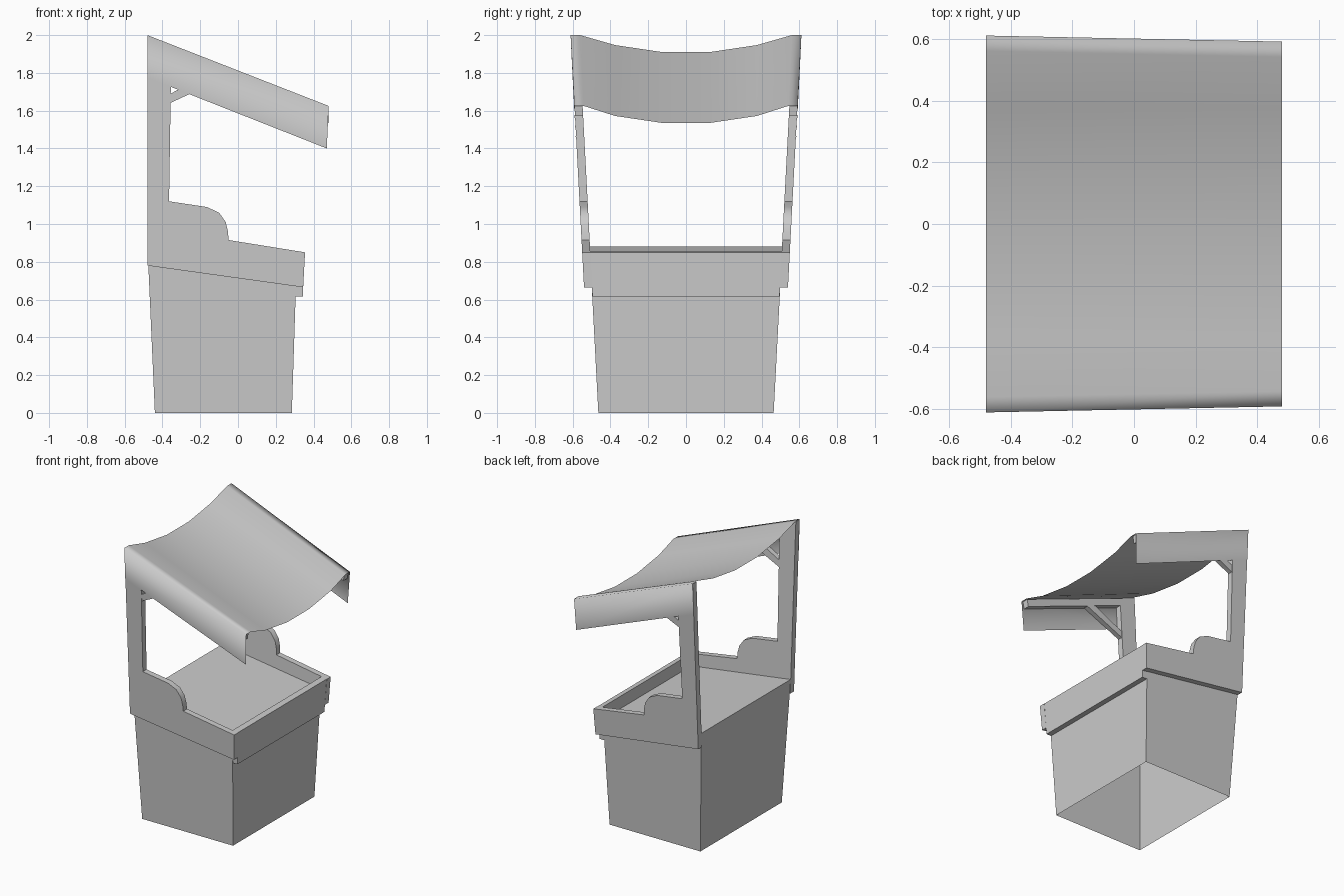
import bpy, bmesh

if "Cube" in bpy.data.objects:
    bpy.data.objects.remove(bpy.data.objects["Cube"])


def make(name, verts, faces, recalc=True):
    me = bpy.data.meshes.new(name)
    me.from_pydata(verts, [], faces)
    if recalc:
        bm = bmesh.new()
        bm.from_mesh(me)
        bmesh.ops.recalc_face_normals(bm, faces=bm.faces)
        bm.to_mesh(me)
        bm.free()
    ob = bpy.data.objects.new(name, me)
    bpy.context.collection.objects.link(ob)
    return ob


def lean(z):
    # outer y of the side panels, which splay outwards with height
    return 0.505 + 0.0525 * z


def slab(name, profile, side, inset=0.0, thick=0.043):
    # leaning board cut from an (x, z) profile
    n = len(profile)
    verts = [(x, side * (lean(z) - d), z)
             for d in (inset, inset + thick) for x, z in profile]
    faces = [tuple(range(n)), tuple(range(2 * n - 1, n - 1, -1))]
    faces += [(i, (i + 1) % n, n + (i + 1) % n, n + i) for i in range(n)]
    return make(name, verts, faces)


def shade(ob, angle=None):
    bpy.ops.object.select_all(action='DESELECT')
    ob.select_set(True)
    bpy.context.view_layer.objects.active = ob
    if angle is None:
        bpy.ops.object.shade_smooth()
    else:
        bpy.ops.object.shade_smooth_by_angle(angle=angle)


# Tapered bin with sloping counter, open underneath
bottom = [(-0.44, 0), (0.285, 0)]
top = [(-0.479, 0.88), (0.31, 0.77)]
verts = []
for (x0, z0), (x1, z1) in (bottom, top):
    y0, y1 = lean(z0) - 0.041, lean(z1) - 0.041
    verts += [(x0, -y0, z0), (x1, -y1, z1), (x1, y1, z1), (x0, y0, z0)]
make("bin_body", verts, [(4, 5, 6, 7)] +
     [(i, (i + 1) % 4, 4 + (i + 1) % 4, 4 + i) for i in range(4)])

# Front board between the side panels
board = [(0.304, 0.615), (0.343, 0.615), (0.353, 0.85), (0.312, 0.857)]
verts = [(x, s * (lean(z) - 0.042), z) for s in (-1, 1) for x, z in board]
make("front_board", verts, [(0, 1, 2, 3), (7, 6, 5, 4)] +
     [(i, (i + 1) % 4, 4 + (i + 1) % 4, 4 + i) for i in range(4)])

# Side panels with hump, rear post and roof arm in one outline, plus braces
panel = [(-0.48, 0.78), (0.345, 0.665), (0.355, 0.85), (-0.05, 0.915),
         (-0.053, 0.96), (-0.065, 1.01), (-0.10, 1.06), (-0.165, 1.09),
         (-0.365, 1.12), (-0.353, 1.89), (0.46, 1.573), (0.468, 1.626),
         (-0.48, 1.996)]
brace = [(-0.37, 1.635), (-0.05, 1.785), (-0.12, 1.815), (-0.37, 1.683)]
for side, tag in ((-1, "left"), (1, "right")):
    shade(slab("side_panel_" + tag, panel, side), 0.6)
    slab("roof_brace_" + tag, brace, side, 0.004, 0.035)

# Sagging cloth canopy with hanging side flaps
verts = []
for x, z, flap_x in ((-0.48, 2.0, -0.48), (0.48, 1.625, 0.47)):
    e = lean(z) + 0.001
    low = z - 0.225
    half = [(flap_x, lean(low) + 0.002, low), (x, e, z), (x, e - 0.05, z),
            (x, 0.375, z - 0.053), (x, 0.125, z - 0.09)]
    verts += [(a, -b, c) for a, b, c in half] + half[::-1]
n = len(verts) // 2
shade(make("canopy", verts,
           [(i, n + i, n + i + 1, i + 1) for i in range(n - 1)], False))
